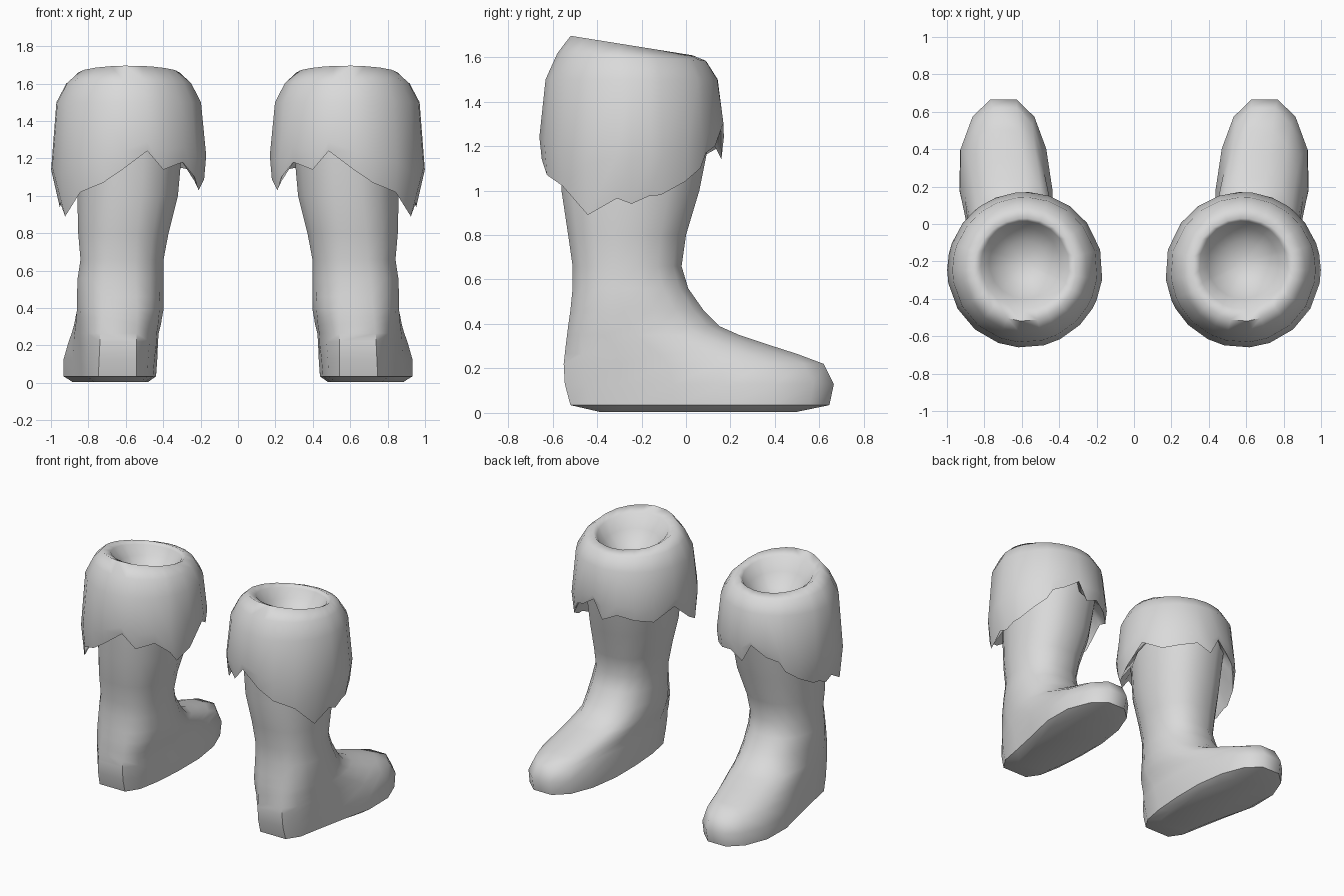
import bpy, bmesh
from math import sin, cos, radians, pi, copysign

cube = bpy.data.objects.get("Cube")
if cube:
    bpy.data.objects.remove(cube)

grey = bpy.data.materials.new("plain_grey")
grey.use_nodes = True
grey.diffuse_color = (0.7, 0.7, 0.7, 1)
grey.node_tree.nodes["Principled BSDF"].inputs["Base Color"].default_value = grey.diffuse_color


def skin(name, rings, cap_start, sharp, side):
    """Bridge a stack of rings into one smooth mesh; side mirrors it in x."""
    bm = bmesh.new()
    loops = [[bm.verts.new((x * side, y, z)) for x, y, z in ring] for ring in rings]
    n = len(loops[0])
    for low, high in zip(loops, loops[1:]):
        for i in range(n):
            j = (i + 1) % n
            bm.faces.new((low[i], low[j], high[j], high[i]))
    if cap_start:
        bm.faces.new(loops[0][::-1])
    bm.faces.new(loops[-1])
    bmesh.ops.recalc_face_normals(bm, faces=bm.faces)
    mesh = bpy.data.meshes.new(name)
    bm.to_mesh(mesh)
    bm.free()
    mesh.materials.append(grey)
    obj = bpy.data.objects.new(name, mesh)
    bpy.context.collection.objects.link(obj)
    bpy.ops.object.select_all(action="DESELECT")
    obj.select_set(True)
    bpy.context.view_layer.objects.active = obj
    bpy.ops.object.shade_smooth_by_angle(angle=radians(sharp))


def boot_ring(z, heel, toe, xc, half, flare, shift, n=16):
    """Outline with a squarish heel and a round toe that flares past the arch."""
    ring = []
    for i in range(n):
        a = 2 * pi * (i + 0.5) / n
        c, s = cos(a), sin(a) / cos(pi / n)
        t = min(max((s + 0.6) / 1.2, 0), 1)
        front = t * t * (3 - 2 * t)
        power = 0.8 if s > 0 else min(0.42 + 0.4 * z, 0.8)
        x = xc + shift * front + (half + flare * front) * copysign(abs(c) ** power, c)
        ring.append((x, (heel + toe) / 2 + (toe - heel) / 2 * s, z))
    return ring


# Boot outline: z, heel y, toe y, centre x, half width, toe flare, toe shift
BOOT = [
    (0.005, -0.39, 0.50, 0.645, 0.16, 0.06, 0.05),
    (0.035, -0.52, 0.645, 0.645, 0.207, 0.06, 0.055),
    (0.13, -0.545, 0.665, 0.643, 0.215, 0.05, 0.055),
    (0.22, -0.55, 0.62, 0.64, 0.225, 0.01, 0.05),
    (0.265, -0.545, 0.50, 0.64, 0.227, 0, 0.035),
    (0.31, -0.54, 0.36, 0.635, 0.23, 0, 0.02),
    (0.35, -0.535, 0.24, 0.633, 0.232, 0, 0.01),
    (0.39, -0.53, 0.15, 0.63, 0.234, 0, 0),
    (0.46, -0.52, 0.08, 0.63, 0.234, 0, 0),
    (0.56, -0.51, 0.01, 0.628, 0.232, 0, 0),
    (0.66, -0.51, -0.02, 0.62, 0.225, 0, 0),
    (0.8, -0.53, 0.0, 0.613, 0.245, 0, 0),
    (1.0, -0.56, 0.06, 0.59, 0.273, 0, 0),
    (1.3, -0.57, 0.12, 0.58, 0.29, 0, 0),
]

# Ragged hem of the cuff: direction in degrees, height
HEM = [
    (0, 0.94), (12, 0.975), (20, 0.98), (37, 1.04), (50, 1.10), (56, 1.17),
    (68, 1.2), (83, 1.27), (93, 1.14), (108, 1.19), (125, 1.16), (143, 1.14),
    (165, 1.22), (187, 1.09), (203, 1.03), (210, 1.1), (225, 1.18), (243, 1.14),
    (256, 1.24), (275, 1.14), (290, 1.07), (310, 1.02), (330, 0.89), (350, 0.965),
]
# Cuff over the rim and down into the shallow bowl: radius, height, tilt, y drift
CUFF = [(0.388, 1.5, 0, 0), (0.335, 1.6, 0.05, 0), (0.275, 1.652, 0.16, 0),
        (0.235, 1.625, 0.16, 0.025), (0.19, 1.55, 0.12, 0.035),
        (0.12, 1.48, 0.05, 0.035), (0.04, 1.45, 0, 0.035)]


def cuff_point(angle, r, z, drift=0):
    return (0.583 + r * cos(radians(angle)), drift - 0.245 + r * sin(radians(angle)), z)


def hem_radius(angle):
    """The hem tucks in toward the leg on the outer side."""
    return 0.405 - 0.035 * max(0, cos(radians(angle))) ** 8


def cuff_rings():
    rings = [
        [cuff_point(a, 0.31, min(h + 0.15, 1.29)) for a, h in HEM],
        [cuff_point(a, hem_radius(a) - 0.025, h + 0.05) for a, h in HEM],
        [cuff_point(a, hem_radius(a), h) for a, h in HEM],
        [cuff_point(a, 0.416, 0.5 * h + 0.67) for a, h in HEM],
    ]
    for r, z, tilt, drift in CUFF:
        rings.append([cuff_point(a, r, z - tilt * r * sin(radians(a)), drift) for a, h in HEM])
    return rings


for label, side in (("left", 1), ("right", -1)):
    skin(label + "_boot", [boot_ring(*row) for row in BOOT], True, 50, side)
    skin(label + "_cuff", cuff_rings(), False, 80, side)
